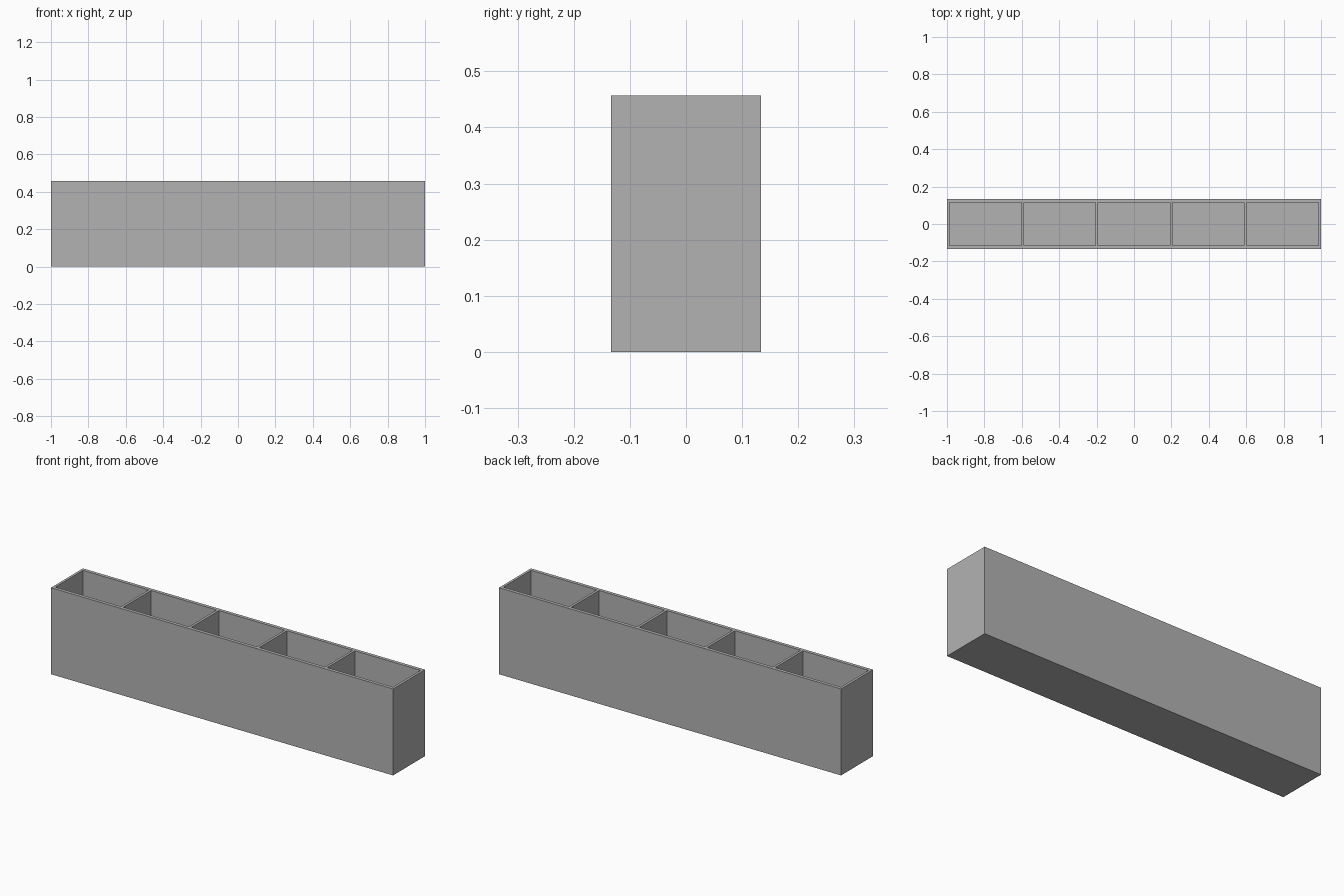
import bpy, bmesh
from mathutils import Vector

LENGTH, DEPTH, HEIGHT = 2.0, 0.267, 0.457
WALL, SIDE_WALL, FLOOR = 0.0133, 0.018, 0.0133
CELLS = 5
CELL = (LENGTH - WALL * (CELLS + 1)) / CELLS

old = bpy.data.objects.get("Cube")
if old:
    bpy.data.objects.remove(old, do_unlink=True)

# One plain grey
grey = bpy.data.materials.new("plain_grey")
grey.use_nodes = True
colour = (0.45, 0.45, 0.45, 1)
grey.diffuse_color = colour
grey.node_tree.nodes["Principled BSDF"].inputs["Base Color"].default_value = colour

# Solid outer block, standing on the ground
bm = bmesh.new()
bmesh.ops.create_cube(bm, size=1)
for v in bm.verts:
    v.co = Vector((v.co.x * LENGTH, v.co.y * DEPTH, (v.co.z + 0.5) * HEIGHT))


def slice_block(point, normal):
    bmesh.ops.bisect_plane(bm, geom=bm.verts[:] + bm.edges[:] + bm.faces[:],
                           plane_co=point, plane_no=normal)


# Mark out the walls and dividers
starts = [-LENGTH / 2 + WALL + i * (CELL + WALL) for i in range(CELLS)]
inner_y = DEPTH / 2 - SIDE_WALL
for x in starts:
    slice_block((x, 0, 0), (1, 0, 0))
    slice_block((x + CELL, 0, 0), (1, 0, 0))
for y in (-inner_y, inner_y):
    slice_block((0, y, 0), (0, 1, 0))


def is_pocket(face):
    c = face.calc_center_median()
    return (face.normal.z > 0.9 and abs(c.y) < inner_y
            and any(x < c.x < x + CELL for x in starts))


# Sink the compartments down to the floor
bm.normal_update()
pockets = [f for f in bm.faces if is_pocket(f)]
sunk = bmesh.ops.extrude_face_region(bm, geom=pockets)["geom"]
bmesh.ops.delete(bm, geom=[f for f in pockets if f.is_valid], context="FACES")
bmesh.ops.translate(bm, vec=(0, 0, FLOOR - HEIGHT),
                    verts=[g for g in sunk if isinstance(g, bmesh.types.BMVert)])

# Merge the flat strips left on the outer sides and underside
flat = [e for e in bm.edges if min(v.co.z for v in e.verts) < FLOOR / 2]
bmesh.ops.dissolve_limit(bm, angle_limit=0.01, verts=[], edges=flat)
bmesh.ops.recalc_face_normals(bm, faces=bm.faces[:])

mesh = bpy.data.meshes.new("divided_tray")
bm.to_mesh(mesh)
bm.free()
mesh.materials.append(grey)
bpy.context.collection.objects.link(bpy.data.objects.new("divided_tray", mesh))
